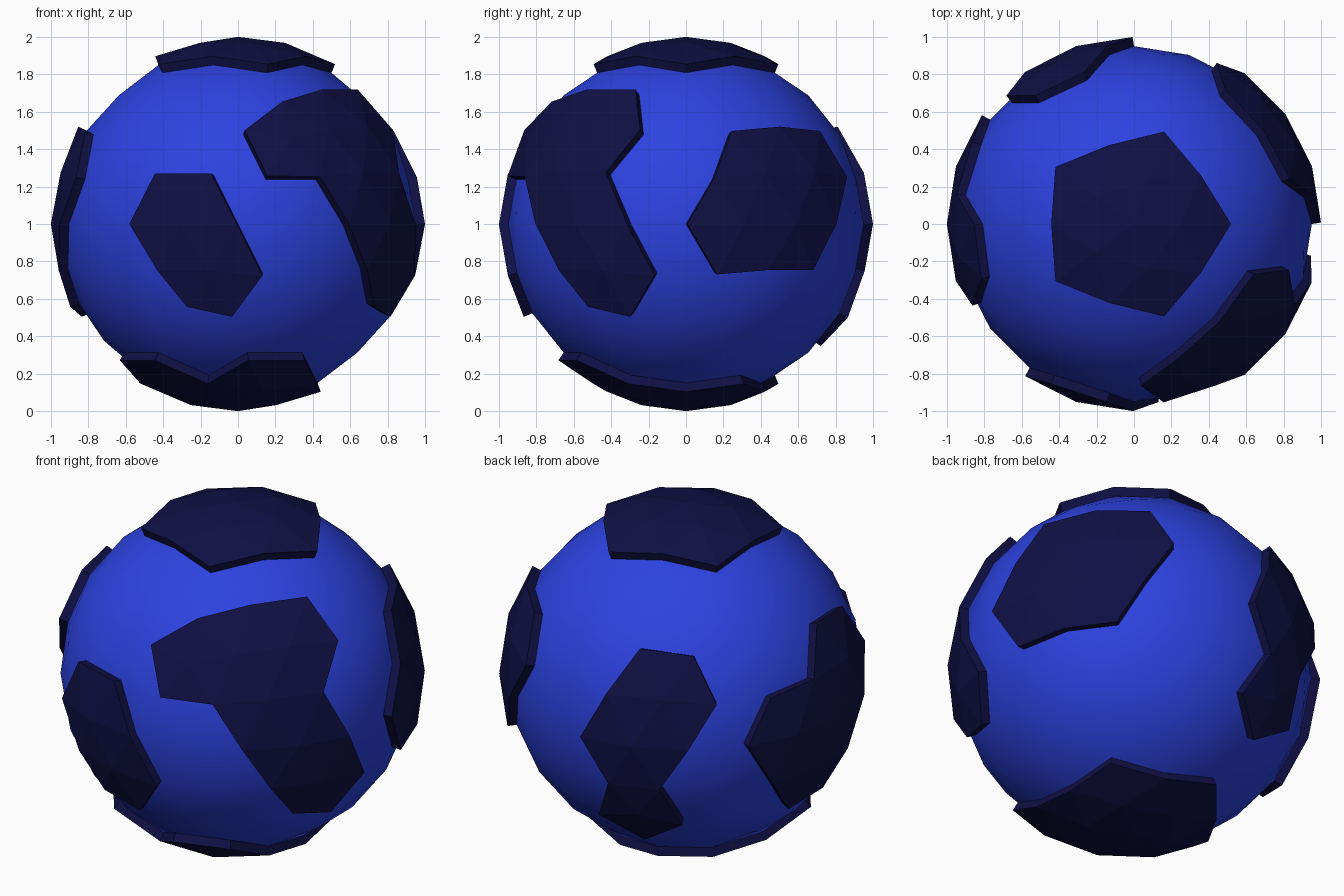
import bpy, bmesh
from math import radians, sin, cos, sqrt, atan2, pi
from mathutils import Vector

if "Cube" in bpy.data.objects:
    bpy.data.objects.remove(bpy.data.objects["Cube"])

BASE, THICK = 0.95, 0.05
CENTRE = Vector((0, 0, 1))


def material(name, rgb):
    m = bpy.data.materials.new(name)
    m.diffuse_color = (*rgb, 1)
    m.use_nodes = True
    m.node_tree.nodes["Principled BSDF"].inputs["Base Color"].default_value = m.diffuse_color
    return m


def add_object(name, bm, mat, smooth):
    me = bpy.data.meshes.new(name)
    for f in bm.faces:
        f.smooth = smooth
    bm.to_mesh(me)
    bm.free()
    me.materials.append(mat)
    ob = bpy.data.objects.new(name, me)
    ob.location = CENTRE
    bpy.context.collection.objects.link(ob)
    return ob


def ico():
    bm = bmesh.new()
    bmesh.ops.create_icosphere(bm, subdivisions=3, radius=BASE)
    return bm


def direction(lon, z):
    r = sqrt(1 - z * z)
    return Vector((r * cos(radians(lon)), r * sin(radians(lon)), z))


def inside(p, corners, mid):
    # winding of the outline around direction p
    if p.dot(mid) < 0:
        return False
    p = p.normalized()
    u = p.orthogonal().normalized()
    v = p.cross(u)
    angles = [atan2(c.dot(v), c.dot(u)) for c in corners]
    turn = sum((b - a + pi) % (2 * pi) - pi
               for a, b in zip(angles, angles[1:] + angles[:1]))
    return abs(turn) > pi


def patch(name, outline, mat):
    corners = [direction(*c) for c in outline]
    mid = sum(corners, Vector())
    bm = ico()
    outer = [f for f in bm.faces
             if not inside(f.calc_center_median(), corners, mid)]
    bmesh.ops.delete(bm, geom=outer, context='FACES')
    bm.normal_update()
    base = list(bm.faces)
    shift = {tuple(v.co): v.normal.copy() for v in bm.verts}
    ext = bmesh.ops.extrude_face_region(bm, geom=base, use_keep_orig=True)
    for v in [g for g in ext['geom'] if isinstance(g, bmesh.types.BMVert)]:
        v.co += shift[tuple(v.co)] * THICK
    bmesh.ops.delete(bm, geom=base, context='FACES_ONLY')
    bmesh.ops.recalc_face_normals(bm, faces=bm.faces[:])
    # keep the shell facing away from the ball centre
    if sum(f.normal.dot(f.calc_center_median()) for f in bm.faces) < 0:
        bmesh.ops.reverse_faces(bm, faces=bm.faces[:])
    add_object(name, bm, mat, False)


blue = material("blue", (0.025, 0.055, 0.75))
navy = material("navy", (0.005, 0.005, 0.06))

# Smooth ball
add_object("ball", ico(), blue, True)

# Raised patches, outlined by (longitude in degrees, height on unit sphere)
PATCHES = {
    "top_patch": [(72 * k, .851) for k in range(5)],
    "front_patch": [(242.3, .276), (261.7, .276), (270, 0), (278.3, -.276),
                    (269.5, -.507), (252, -.447), (242.5, -.233), (234, 0)],
    "front_right_patch": [(270.5, .507), (278.5, .233), (297.5, .233), (306, 0),
                          (314.5, -.233), (324, -.447), (341.5, -.506),
                          (350.3, -.276), (342, 0), (333.8, .276), (341.5, .506),
                          (337.6, .724), (310.4, .724), (288, .675)],
    "right_patch": [(0, 0), (9.5, .233), (18.5, .506), (36, .526), (54.5, .506),
                    (62.5, .233), (54, 0), (45.5, -.233), (26.5, -.233),
                    (9.7, -.276)],
    "back_patch": [(90, 0), (98.3, .276), (108, .526), (126.5, .506),
                   (134.5, .233), (126, 0), (117.5, -.233), (125.5, -.506),
                   (108, -.675), (90.5, -.507), (98.5, -.233)],
    "left_patch": [(180, .526), (170.3, .276), (153.5, .233), (144, 0),
                   (153.8, -.276), (161.5, -.506), (180, -.447), (189.5, -.233),
                   (198, 0), (206.5, .233), (198.5, .506)],
    "bottom_patch": [(36, -.851), (108, -.851), (180, -.851), (202.4, -.724),
                     (229.6, -.724), (252, -.851), (274.4, -.724),
                     (301.6, -.724), (324, -.851)],
}
for name, outline in PATCHES.items():
    patch(name, outline, navy)
